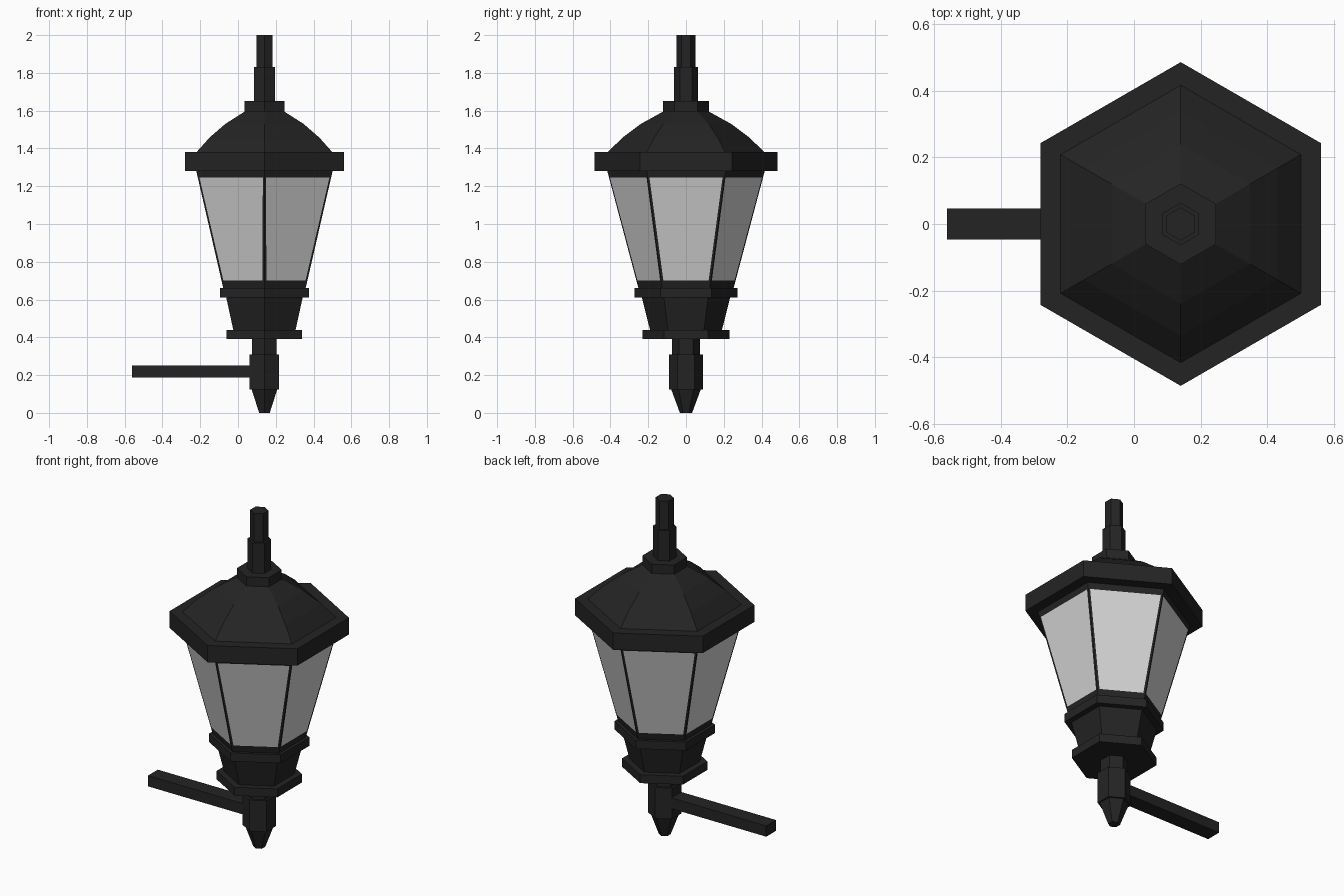
import bpy, bmesh, math

if "Cube" in bpy.data.objects:
    bpy.data.objects.remove(bpy.data.objects["Cube"])

CX = 0.14  # lantern axis


def material(name, rgb):
    m = bpy.data.materials.new(name)
    m.diffuse_color = (*rgb, 1)
    m.use_nodes = True
    m.node_tree.nodes["Principled BSDF"].inputs["Base Color"].default_value = m.diffuse_color
    return m


BLACK = material("black_iron", (0.0175, 0.0175, 0.0175))
GLASS = material("pale_glass", (0.66, 0.66, 0.66))


def finish(bm, name, *mats):
    bmesh.ops.recalc_face_normals(bm, faces=bm.faces[:])
    me = bpy.data.meshes.new(name)
    bm.to_mesh(me)
    bm.free()
    for m in mats:
        me.materials.append(m)
    ob = bpy.data.objects.new(name, me)
    bpy.context.collection.objects.link(ob)
    return ob


def hex_mesh(profile):
    """Closed six-sided stack; profile is (half width across flats, z)."""
    bm = bmesh.new()
    rings = []
    for a, z in profile:
        r = a / math.cos(math.pi / 6)
        angles = [math.radians(30 + 60 * k) for k in range(6)]
        rings.append([bm.verts.new((CX + r * math.cos(t), r * math.sin(t), z)) for t in angles])
    for lo, hi in zip(rings, rings[1:]):
        for k in range(6):
            n = (k + 1) % 6
            bm.faces.new((lo[k], lo[n], hi[n], hi[k]))
    bm.faces.new(rings[0][::-1])
    bm.faces.new(rings[-1])
    bm.normal_update()
    return bm


# Iron parts, bottom to top
PARTS = {
    "bottom_finial": [(0.028, 0), (0.068, 0.125)],
    "lower_post": [(0.078, 0.125), (0.078, 0.31)],
    "upper_post": [(0.065, 0.31), (0.065, 0.39)],
    "base_flange": [(0.20, 0.39), (0.20, 0.44)],
    "base_cup": [(0.165, 0.44), (0.202, 0.61)],
    "cage_ring": [(0.235, 0.61), (0.235, 0.66)],
    "roof_rim": [(0.42, 1.28), (0.42, 1.38)],
    "roof": [(0.36, 1.38), (0.29, 1.458), (0.207, 1.53), (0.105, 1.595)],
    "roof_collar": [(0.105, 1.595), (0.105, 1.65)],
    "lower_spire": [(0.055, 1.65), (0.055, 1.83)],
    "upper_spire": [(0.043, 1.83), (0.043, 2.0)],
}
for name, profile in PARTS.items():
    finish(hex_mesh(profile), name, BLACK)

# Glazed cage: middle band faces are inset to leave corner bars around the panes
cage = hex_mesh([(0.218, 0.66), (0.225, 0.69), (0.355, 1.255), (0.361, 1.28)])
panes = [f for f in cage.faces if abs(f.calc_center_median().z - 0.9725) < 0.05]
bmesh.ops.inset_individual(cage, faces=panes, thickness=0.0152, depth=0)
for f in panes:
    f.material_index = 1
finish(cage, "lantern_cage", BLACK, GLASS)

# Side arm running from the lower post
arm = bmesh.new()
bmesh.ops.create_cube(arm, size=1)
for v in arm.verts:
    v.co.x = -0.56 if v.co.x < 0 else 0.10
    v.co.y *= 0.092
    v.co.z = 0.22 + v.co.z * 0.064
finish(arm, "side_arm", BLACK)
